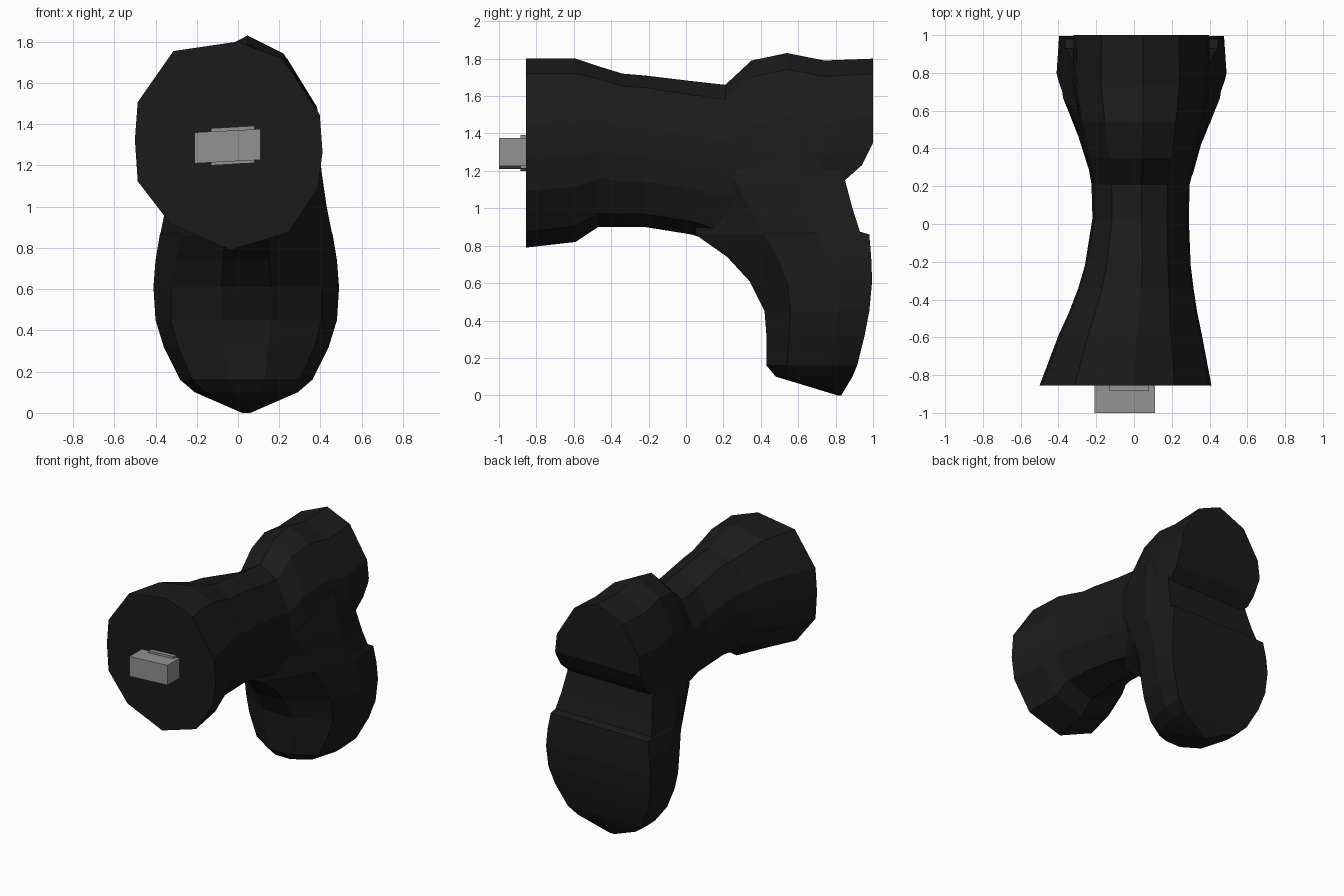
import bpy, bmesh
from mathutils import Vector

if "Cube" in bpy.data.objects:
    bpy.data.objects.remove(bpy.data.objects["Cube"])


def material(name, v):
    m = bpy.data.materials.new(name)
    m.diffuse_color = (v, v, v, 1)
    m.use_nodes = True
    m.node_tree.nodes["Principled BSDF"].inputs["Base Color"].default_value = m.diffuse_color
    return m


black = material("black_rubber", 0.011)
grey = material("grey_metal", 0.29)


def add_object(name, bm, mat):
    bmesh.ops.recalc_face_normals(bm, faces=bm.faces)
    me = bpy.data.meshes.new(name)
    bm.to_mesh(me)
    bm.free()
    me.materials.append(mat)
    ob = bpy.data.objects.new(name, me)
    bpy.context.collection.objects.link(ob)
    return ob


def loft(rings):
    bm = bmesh.new()
    rows = [[bm.verts.new(p) for p in r] for r in rings]
    n = len(rows[0])
    for a, b in zip(rows, rows[1:]):
        for i in range(n):
            j = (i + 1) % n
            bm.faces.new((a[i], a[j], b[j], b[i]))
    bm.faces.new(rows[0])
    bm.faces.new(rows[-1])
    return bm


# Barrel: irregular twelve-sided section lofted along y, more even at the rear
section = [(-1, .06), (-.97, .42), (-.59, .91), (.09, 1), (.57, .84), (.97, .3),
           (1, -.06), (.95, -.4), (.64, -.83), (.02, -1), (-.62, -.75), (-.97, -.34)]
rear_section = [(-1, .0), (-.95, .32), (-.59, .79), (.02, 1), (.55, .82), (.95, .3),
                *section[6:]]
# y, centre x, half width, bottom z, top z
stations = [(-.855, -.045, .455, .79, 1.80), (-.59, -.02, .38, .82, 1.80),
            (-.47, -.005, .34, .90, 1.76), (-.34, .01, .305, .90, 1.72),
            (-.22, .02, .28, .90, 1.71), (.03, .035, .255, .86, 1.68),
            (.21, .035, .26, .80, 1.66), (.35, .04, .29, .80, 1.79),
            (.54, .04, .33, .85, 1.83), (.74, .04, .365, .85, 1.79),
            (1.0, .04, .36, .90, 1.80)]
bm = loft([[(cx + u * rx, y, (zb + zt) / 2 + v * (zt - zb) / 2)
            for u, v in (section if y < 0 else rear_section)]
           for y, cx, rx, zb, zt in stations])
# Undercut below the rear head
for co, no in (((0, .94, 1.23), (0, 2, -1)), ((0, .85, 1.15), (0, .89, -1))):
    bmesh.ops.bisect_plane(bm, geom=bm.verts[:] + bm.edges[:] + bm.faces[:],
                           plane_co=co, plane_no=Vector(no).normalized(), clear_outer=True)
    bmesh.ops.holes_fill(bm, edges=[e for e in bm.edges if e.is_boundary], sides=0)
body = add_object("grip_body", bm, black)

# Handle: horizontal slices, chamfered at the front and flat at the back
# z, front y, back y, half width, chamfer half width, chamfer y
slices = [(0, .81, .83, .02, .016, .815), (.10, .48, .89, .25, .19, .56),
          (.16, .43, .915, .32, .26, .54), (.32, .43, .955, .40, .33, .55),
          (.45, .42, .98, .44, .365, .56), (.61, .34, .995, .45, .365, .54),
          (.74, .22, .99, .44, .34, .49), (.86, .05, .98, .42, .315, .42),
          (.875, .05, .93, .415, .31, .41), (1.0, .05, .89, .39, .285, .34),
          (1.15, .05, .85, .368, .27, .26), (1.4, .15, .80, .34, .25, .28)]
rings = []
for z, yf, yb, w, cw, cy in slices:
    half = [(.33 * cw, yf), (cw, cy), (w, yf + .7 * (yb - yf)), (.97 * w, yb)]
    rings.append([(.04 + x, y, z) for x, y in half] +
                 [(.04 - x, y, z) for x, y in reversed(half)])
handle = add_object("handle", loft(rings), black)

# Merge handle into the body
mod = body.modifiers.new("join", 'BOOLEAN')
mod.operation = 'UNION'
mod.solver = 'EXACT'
mod.object = handle
bpy.context.view_layer.objects.active = body
bpy.ops.object.modifier_apply(modifier="join")
bpy.data.objects.remove(handle)


# Plug: slightly tilted block on the front face, with a raised collar on top
def block(name, x0, x1, y0, y1, z0, z1, tilt):
    bm = bmesh.new()
    bmesh.ops.create_cube(bm, size=1)
    for v in bm.verts:
        x, y, z = v.co + Vector((.5, .5, .5))
        v.co = (x0 + x * (x1 - x0), y0 + y * (y1 - y0), z0 + z * (z1 - z0) + tilt * x)
    return add_object(name, bm, grey)


block("plug", -.21, .11, -1.0, -.84, 1.21, 1.36, .017)
block("plug_collar", -.13, .08, -.885, -.84, 1.20, 1.38, .012)
